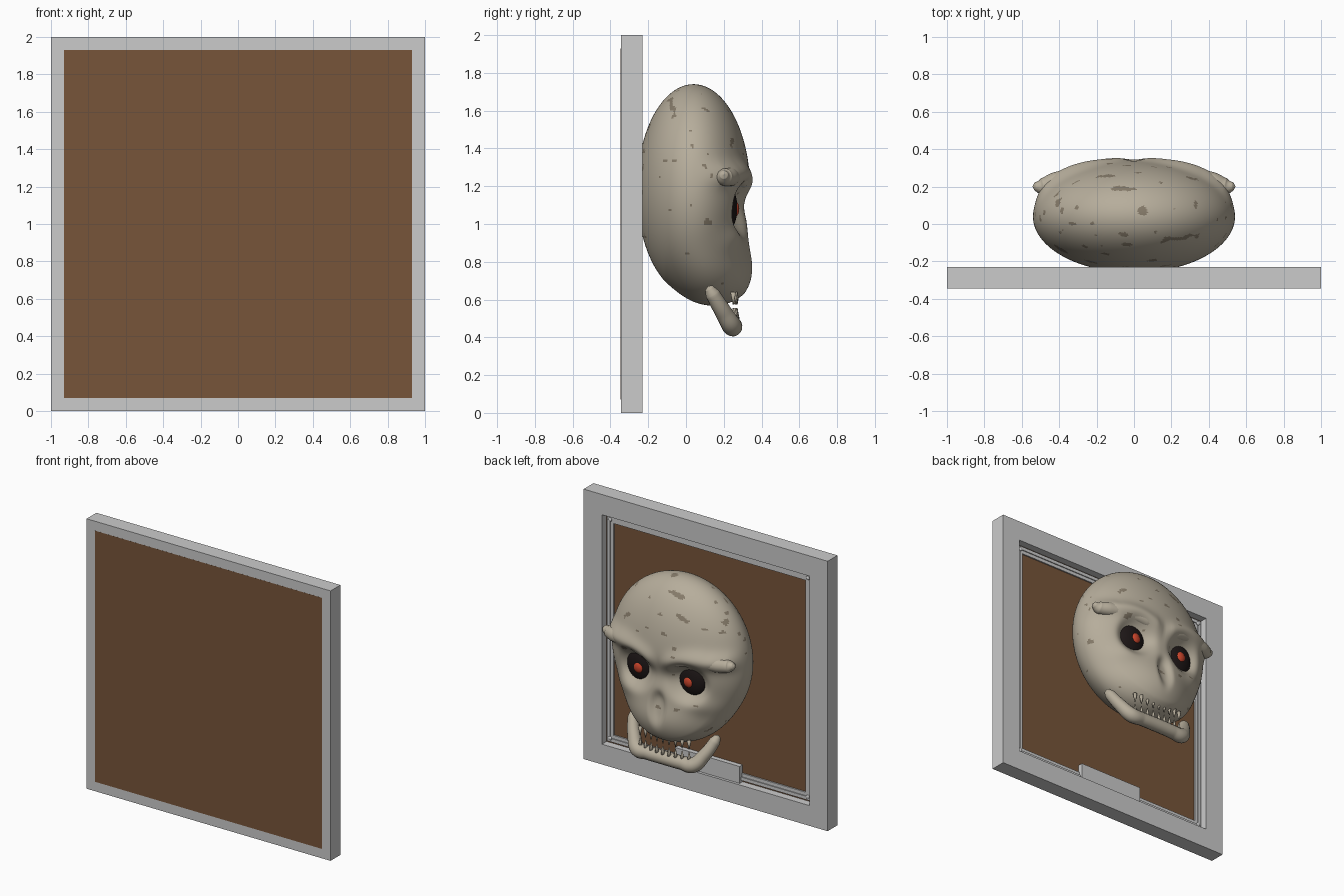
import bpy, bmesh
from math import exp, sin, cos, pi, sqrt, radians
from mathutils import Vector, noise

if "Cube" in bpy.data.objects:
    bpy.data.objects.remove(bpy.data.objects["Cube"])


def material(name, rgb):
    m = bpy.data.materials.new(name)
    m.diffuse_color = (*rgb, 1)
    m.use_nodes = True
    m.node_tree.nodes["Principled BSDF"].inputs["Base Color"].default_value = m.diffuse_color
    return m


BROWN = material("brown_board", (0.185, 0.09, 0.042))
BONE = material("bone", (0.47, 0.42, 0.33))
STAIN = material("bone_stain", (0.24, 0.2, 0.145))
BLACK = material("eye_black", (0.012, 0.008, 0.008))
RED = material("eye_red", (0.6, 0.06, 0.025))


def add(name, bm, mat=None, smooth=False):
    me = bpy.data.meshes.new(name)
    bmesh.ops.recalc_face_normals(bm, faces=bm.faces)
    for f in bm.faces:
        f.smooth = smooth
    bm.to_mesh(me)
    bm.free()
    ob = bpy.data.objects.new(name, me)
    bpy.context.collection.objects.link(ob)
    if mat:
        me.materials.append(mat)
    return ob


def box(name, lo, hi, mat=None):
    bm = bmesh.new()
    bmesh.ops.create_cube(bm, size=1)
    for v in bm.verts:
        v.co = [(a + b) / 2 + c * (b - a) for a, b, c in zip(lo, hi, v.co)]
    return add(name, bm, mat)


def ring(name, outer, inner, y0, y1):
    """Square border centred on z = 1, solid from y0 to y1."""
    bm = bmesh.new()
    corners = [(-1, -1), (1, -1), (1, 1), (-1, 1)]
    loops = [[bm.verts.new((h * x, y, 1 + h * z)) for x, z in corners]
             for h, y in ((outer, y0), (outer, y1), (inner, y1), (inner, y0))]
    for a, b in zip(loops, loops[1:] + loops[:1]):
        for i in range(4):
            j = (i + 1) % 4
            bm.faces.new((a[i], a[j], b[j], b[i]))
    return add(name, bm)


def ball(name, loc, radii, mat):
    bm = bmesh.new()
    bmesh.ops.create_uvsphere(bm, u_segments=32, v_segments=16, radius=1)
    ob = add(name, bm, mat, True)
    ob.location, ob.scale = loc, radii
    return ob


def tube(name, pts, radius, mat):
    """Smooth tube; each point is x, y, z, relative radius."""
    cu = bpy.data.curves.new(name, 'CURVE')
    cu.dimensions = '3D'
    cu.bevel_depth, cu.bevel_resolution, cu.resolution_u = radius, 6, 12
    cu.use_fill_caps = True
    sp = cu.splines.new('BEZIER')
    sp.bezier_points.add(len(pts) - 1)
    for p, (x, y, z, r) in zip(sp.bezier_points, pts):
        p.co, p.radius = (x, y, z), r
        p.handle_left_type = p.handle_right_type = 'AUTO'
    cu.materials.append(mat)
    ob = bpy.data.objects.new(name, cu)
    bpy.context.collection.objects.link(ob)
    return ob


# Frame, backing board, retaining lip with corner screws, and bottom tab
ring("frame", 1.0, 0.85, -0.345, -0.23)
box("backing_board", (-0.93, -0.3455, 0.07), (0.93, -0.285, 1.93), BROWN)
ring("retaining_lip", 0.835, 0.81, -0.29, -0.268)
ring("inner_lip", 0.812, 0.785, -0.29, -0.275)
box("bottom_tab", (-0.265, -0.285, 0.15), (0.265, -0.25, 0.275))
for sx in (-1, 1):
    for sz in (-1, 1):
        ball("corner_screw", (0.81 * sx, -0.268, 1 + 0.81 * sz), (0.014, 0.008, 0.014), None)


def bump(d, s, power=2):
    return exp(-abs(d / s) ** power)


def brow_height(x):
    return 1.19 + 0.08 * sin(min(x / 0.3, 1.2) * pi / 2)


# Skull: one sphere pushed into shape
bm = bmesh.new()
bmesh.ops.create_uvsphere(bm, u_segments=200, v_segments=140, radius=1)
for v in bm.verts:
    n = v.co.copy()
    x, y, z = 0.54 * n.x, 0.04 + 0.30 * n.y, 1.18 + 0.56 * n.z
    ax = abs(x)
    front = min(max((n.y + 0.5) / 1.0, 0), 1)
    face = min(max(n.y * 2.5, 0), 1)
    muzzle = 0.12 * bump(x, 0.38) * bump(z - 0.72, 0.17) * front
    socket = 0.075 * bump(sqrt((ax - 0.21) ** 2 + (z - 1.085) ** 2), 0.13, 4) * face
    nose = 0.035 * bump(sqrt((x / 0.055) ** 2 + ((z - 0.87) / 0.10) ** 2), 1, 4) * face
    midface = 0.03 * bump(x, 0.15) * bump(z - 1.1, 0.09) * face
    ridge = 0.028 * bump(z - brow_height(ax), 0.06) * min(1, ax / 0.08 + 0.1) * face
    cheek = 0.02 * bump(ax - 0.32, 0.1) * bump(z - 0.92, 0.07) * face
    y += muzzle - socket - nose - midface + ridge * (0.5 + 1.2 * min(ax / 0.4, 1)) + cheek
    x *= 1 + 0.13 * bump(z - 0.70, 0.13) * front
    z -= 0.09 * bump(z - 0.62, 0.13) * front
    v.co = (x, y, z)
skull = add("skull", bm, BONE, True)
skull.data.materials.append(STAIN)
for p in skull.data.polygons:
    c = p.center
    limit = 0.49 if c.z > 1.3 else 0.62
    if noise.noise(Vector((c.x * 11, c.y * 18, c.z * 22))) > limit:
        p.material_index = 1

# Brow horns and eyes, mirrored
for s, side in ((-1, "left"), (1, "right")):
    tube(side + "_brow", [(0.03 * s, 0.285, 1.185, 0.6), (0.13 * s, 0.29, 1.23, 1),
                          (0.27 * s, 0.262, 1.255, 1.1), (0.42 * s, 0.225, 1.25, 1.15),
                          (0.49 * s, 0.20, 1.25, 1), (0.53 * s, 0.20, 1.26, 0.5),
                          (0.542 * s, 0.20, 1.263, 0.05)], 0.045, BONE)
    ball(side + "_eye_socket", (0.21 * s, 0.212, 1.085), (0.115, 0.06, 0.125), BLACK)
    ball(side + "_pupil", (0.205 * s, 0.26, 1.08), (0.038, 0.022, 0.04), RED)

# Lower jaw
half = [(0.02, 0.25, 0.46, 1), (0.14, 0.248, 0.46, 1), (0.225, 0.242, 0.462, 1.1),
        (0.285, 0.20, 0.53, 0.95), (0.335, 0.14, 0.63, 0.8), (0.345, 0.122, 0.66, 0.5),
        (0.348, 0.115, 0.67, 0.05)]
tube("lower_jaw", [(-x, y, z, r) for x, y, z, r in reversed(half)] + half, 0.048, BONE)

# Two rows of pointed teeth
for i in range(9):
    x = -0.2 + 0.4 * i / 8
    y = 0.27 - 0.5 * x * x
    for name, base, tip in (("upper_tooth", 0.64, 0.575), ("lower_tooth", 0.49, 0.555)):
        bm = bmesh.new()
        bmesh.ops.create_cone(bm, cap_ends=True, segments=12, radius1=0.015, radius2=0.003, depth=1)
        for v in bm.verts:
            v.co = (x + v.co.x, y + v.co.y, base + (v.co.z + 0.5) * (tip - base))
        add(name, bm, BONE, True)
